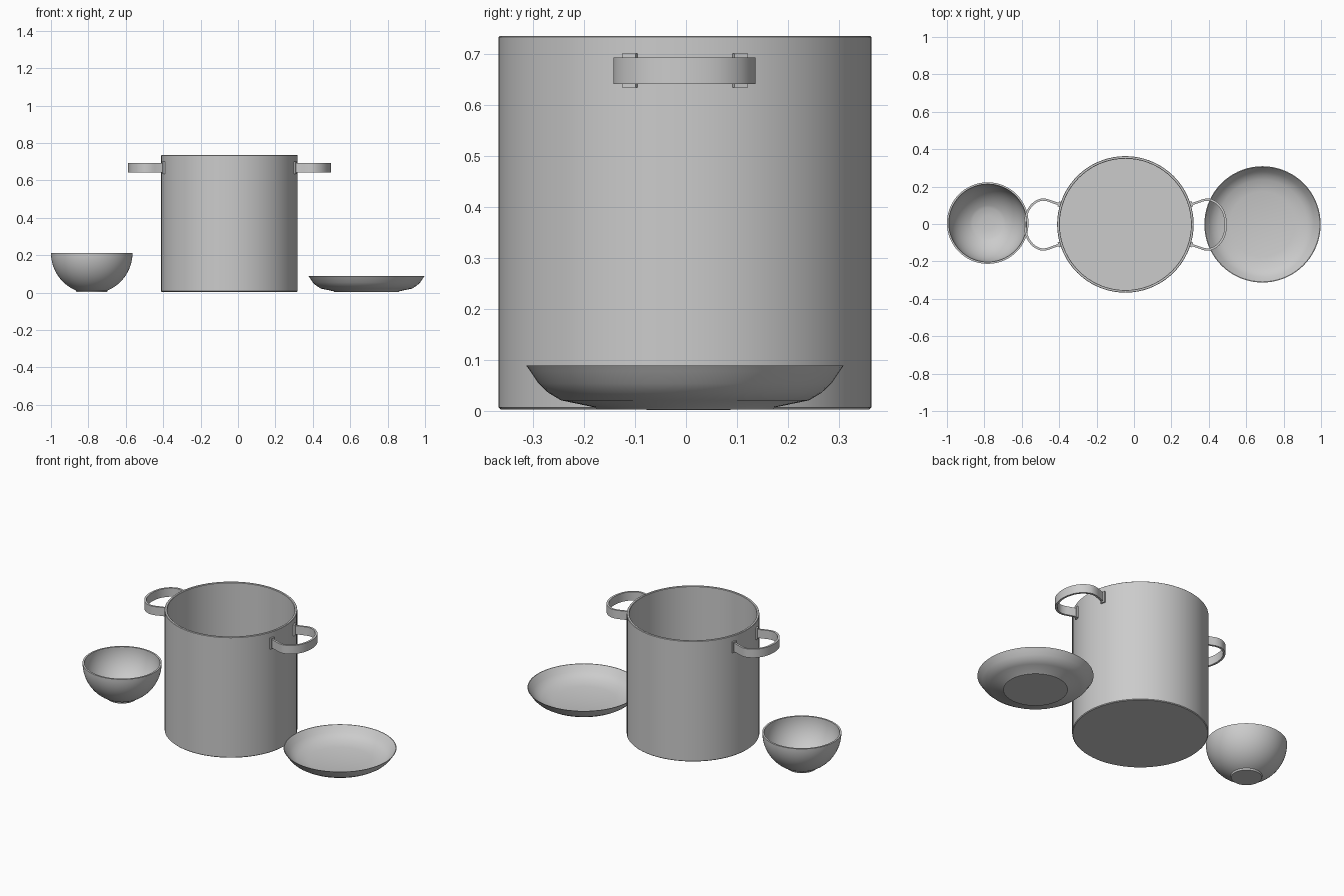
import bpy, bmesh, math
from mathutils import Vector

if "Cube" in bpy.data.objects:
    bpy.data.objects.remove(bpy.data.objects["Cube"])

SEG = 72
POT_X, POT_Y, POT_R = -0.046, -0.002, 0.365


def finish(name, bm, loc=(0, 0, 0), angle=35):
    bmesh.ops.recalc_face_normals(bm, faces=bm.faces)
    me = bpy.data.meshes.new(name)
    bm.to_mesh(me)
    bm.free()
    ob = bpy.data.objects.new(name, me)
    bpy.context.collection.objects.link(ob)
    ob.location = loc
    bpy.ops.object.select_all(action='DESELECT')
    ob.select_set(True)
    bpy.context.view_layer.objects.active = ob
    bpy.ops.object.shade_smooth_by_angle(angle=math.radians(angle))
    return ob


def lathe(name, profile, loc):
    """Revolve a closed (r, z) profile that starts and ends on the axis."""
    bm = bmesh.new()
    vs = [bm.verts.new((r, 0, z)) for r, z in profile]
    es = [bm.edges.new(p) for p in zip(vs, vs[1:])]
    bmesh.ops.spin(bm, geom=vs + es, cent=(0, 0, 0), axis=(0, 0, 1),
                   angle=math.tau, steps=SEG)
    bmesh.ops.remove_doubles(bm, verts=bm.verts, dist=1e-5)
    return finish(name, bm, loc)


def smooth_path(pts, steps=6):
    """Catmull-Rom curve through the points."""
    p = [2 * pts[0] - pts[1]] + pts + [2 * pts[-1] - pts[-2]]
    out = []
    for a, b, c, d in zip(p, p[1:], p[2:], p[3:]):
        for i in range(steps):
            t = i / steps
            out.append(0.5 * (2 * b + (c - a) * t + (2 * a - 5 * b + 4 * c - d) * t * t
                              + (3 * b - a - 3 * c + d) * t ** 3))
    return out + [pts[-1]]


# Stock pot: straight walls, thin rim, flat base
lathe("pot_body", [(0, 0.003), (0.361, 0.003), (0.365, 0.007), (0.365, 0.733),
                   (0.363, 0.735), (0.353, 0.735), (0.351, 0.733),
                   (0.351, 0.017), (0, 0.017)], (POT_X, POT_Y, 0))

# Bowl: hemispherical shell on a small foot
R, TOP, T = 0.218, 0.212, 0.010
arc = [math.radians(23 + 67 * i / 16) for i in range(17)]
outer = [(R * math.sin(a), TOP - R * math.cos(a)) for a in arc]
inner = [((R - T) * math.sin(a), TOP - (R - T) * math.cos(a)) for a in reversed(arc)]
lathe("bowl", [(0, 0.002), (0.082, 0.002)] + outer + inner + [(0.04, 0.0145), (0, 0.014)],
      (-0.782, 0.005, 0))

# Plate: shallow dish with sloped side and flat foot
lathe("plate", [(0, 0.003), (0.172, 0.003), (0.176, 0.007), (0.243, 0.021),
                (0.268, 0.036), (0.287, 0.054), (0.303, 0.078), (0.311, 0.089),
                (0.307, 0.089), (0.298, 0.078), (0.281, 0.056), (0.263, 0.041),
                (0.238, 0.027), (0.175, 0.013), (0, 0.011)], (0.687, -0.002, 0))

# Handles: bent flat strap, mirrored to both sides of the pot
half = [Vector(p) for p in ((0.345, 0.106), (0.385, 0.119), (0.425, 0.132),
                            (0.460, 0.130), (0.498, 0.106), (0.526, 0.062))]
pts = half + [Vector((0.537, 0.0))] + [Vector((p.x, -p.y)) for p in reversed(half)]
path = smooth_path(pts)


def handle(name, side):
    bm = bmesh.new()
    rings = []
    for i, p in enumerate(path):
        t = (path[min(i + 1, len(path) - 1)] - path[max(i - 1, 0)]).normalized()
        n = Vector((t.y, -t.x)) * 0.006
        rings.append([bm.verts.new((side * q.x, q.y, z)) for q, z in
                      ((p - n, 0.641), (p + n, 0.641), (p + n, 0.693), (p - n, 0.693))])
    for a, b in zip(rings, rings[1:]):
        for k in range(4):
            bm.faces.new((a[k], a[(k + 1) % 4], b[(k + 1) % 4], b[k]))
    bm.faces.new(rings[0])
    bm.faces.new(rings[-1])
    finish(name, bm, (POT_X, POT_Y - 0.001, 0))


# Mounting brackets where the straps meet the wall
def bracket(name, side, end):
    bm = bmesh.new()
    bmesh.ops.create_cube(bm, size=1)
    bmesh.ops.scale(bm, vec=(0.016, 0.028, 0.067), verts=bm.verts)
    ang = math.asin(0.107 / POT_R) * end
    r = POT_R + 0.002
    ob = finish(name, bm, (POT_X + side * r * math.cos(ang),
                           POT_Y + r * math.sin(ang), 0.667))
    ob.rotation_euler.z = side * ang


for side, label in ((-1, "left"), (1, "right")):
    handle(f"{label}_handle", side)
    for end, pos in ((-1, "front"), (1, "back")):
        bracket(f"{label}_{pos}_bracket", side, end)
